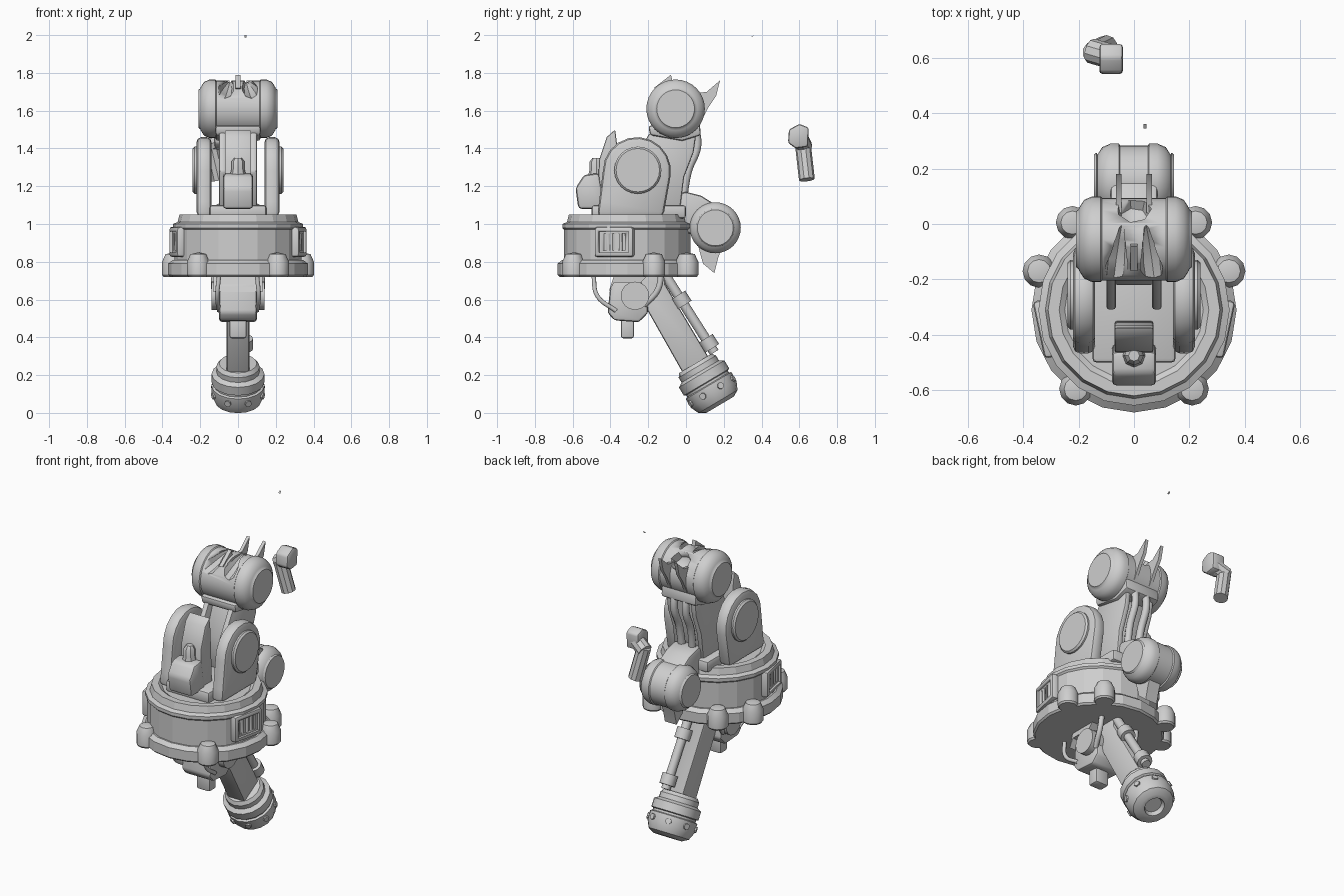
import bpy, bmesh, math
from mathutils import Vector, Matrix

cube = bpy.data.objects.get("Cube")
if cube:
    bpy.data.objects.remove(cube)

grey = bpy.data.materials.new("Plain grey")
grey.use_nodes = True
grey.diffuse_color = (0.62, 0.62, 0.62, 1)
grey.node_tree.nodes["Principled BSDF"].inputs["Base Color"].default_value = grey.diffuse_color


def finish(name, bm, angle=35):
    bmesh.ops.recalc_face_normals(bm, faces=bm.faces)
    mesh = bpy.data.meshes.new(name)
    bm.to_mesh(mesh)
    bm.free()
    mesh.materials.append(grey)
    mesh.shade_smooth()
    mesh.set_sharp_from_angle(angle=math.radians(angle))
    ob = bpy.data.objects.new(name, mesh)
    bpy.context.collection.objects.link(ob)
    return ob


def lathe(name, profile, loc, axis=(0, 0, 1), seg=24, angle=35):
    """Turn (radius, height) points around an axis through loc."""
    bm = bmesh.new()
    vs = [bm.verts.new((r, 0, h)) for r, h in profile]
    es = [bm.edges.new(p) for p in zip(vs, vs[1:])]
    bmesh.ops.spin(bm, geom=vs + es, cent=(0, 0, 0), axis=(0, 0, 1),
                   angle=math.tau, steps=seg, use_duplicate=False)
    bmesh.ops.remove_doubles(bm, verts=bm.verts, dist=0.0005)
    turn = Vector((0, 0, 1)).rotation_difference(Vector(axis)).to_matrix().to_4x4()
    bmesh.ops.transform(bm, matrix=Matrix.Translation(loc) @ turn, verts=bm.verts)
    return finish(name, bm, angle)


def prism(name, outline, x0, x1, bevel=0.0):
    """Extrude a (y, z) outline from x0 to x1."""
    bm = bmesh.new()
    face = bm.faces.new([bm.verts.new((x0, y, z)) for y, z in outline])
    out = bmesh.ops.extrude_face_region(bm, geom=[face])
    moved = [v for v in out["geom"] if isinstance(v, bmesh.types.BMVert)]
    bmesh.ops.translate(bm, verts=moved, vec=(x1 - x0, 0, 0))
    bmesh.ops.recalc_face_normals(bm, faces=bm.faces)
    if bevel:
        sharp = [e for e in bm.edges if e.calc_face_angle(0) > 0.6]
        bmesh.ops.bevel(bm, geom=sharp, offset=bevel, segments=2, profile=0.5, affect='EDGES')
    return finish(name, bm)


def box(name, x, y, z, bevel=0.0):
    rect = [(y[0], z[0]), (y[1], z[0]), (y[1], z[1]), (y[0], z[1])]
    return prism(name, rect, x[0], x[1], bevel)


def rod(name, a, b, r, seg=12):
    d = Vector(b) - Vector(a)
    return lathe(name, [(0, 0), (r, 0), (r, d.length), (0, d.length)], a, d, seg)


def tube(name, points, r):
    cu = bpy.data.curves.new(name, 'CURVE')
    cu.dimensions = '3D'
    cu.bevel_depth, cu.bevel_resolution, cu.resolution_u = r, 2, 6
    sp = cu.splines.new('BEZIER')
    sp.bezier_points.add(len(points) - 1)
    for bp, co in zip(sp.bezier_points, points):
        bp.co = co
        bp.handle_left_type = bp.handle_right_type = 'AUTO'
    cu.materials.append(grey)
    ob = bpy.data.objects.new(name, cu)
    bpy.context.collection.objects.link(ob)


def cut(target, cutter):
    mod = target.modifiers.new("cut", 'BOOLEAN')
    mod.operation, mod.solver, mod.object = 'DIFFERENCE', 'EXACT', cutter
    bpy.context.view_layer.objects.active = target
    bpy.ops.object.modifier_apply(modifier=mod.name)
    bpy.data.objects.remove(cutter)


def drum(name, loc, r, half, cap):
    """Horizontal motor drum with rounded rims and raised end caps."""
    side = [(0, half), (cap, half), (cap + 0.008, half - 0.01), (r - 0.04, half - 0.013),
            (r - 0.013, half - 0.03), (r, half - 0.06), (r, half - 0.09), (r - 0.006, half - 0.095)]
    return lathe(name, side + [(a, -h) for a, h in reversed(side)], loc, (1, 0, 0), 32)


# Turntable base
MID = Vector((0, -0.31, 0))
lathe("base_flange", [(0, 0.72), (0.36, 0.72), (0.37, 0.73), (0.37, 0.79), (0.345, 0.81), (0, 0.81)],
      MID, seg=20, angle=15)
lathe("base_body", [(0, 0.8), (0.335, 0.8), (0.335, 0.97), (0.345, 0.98), (0.345, 1.0),
                    (0.32, 1.01), (0.31, 1.05), (0.27, 1.05), (0.25, 1.035), (0, 1.035)],
      MID, seg=20, angle=15)
box("arm_seat", (-0.15, 0.15), (-0.5, -0.0), (1.03, 1.1), 0.015)

for s, side in ((1, "left"), (-1, "right")):
    # Bolt lugs around the flange
    for i, (x, y) in enumerate(((0.342, -0.17), (0.222, 0.005), (0.21, -0.595))):
        lathe(f"lug_{side}_{i}", [(0, 0.72), (0.052, 0.72), (0.06, 0.73), (0.06, 0.8),
                                  (0.042, 0.84), (0, 0.85)], (s * x, y, 0), seg=12)
    # Slotted side vents, turned slightly to the front
    vent = box(f"vent_{side}", (s * 0.3, s * 0.352), (-0.415, -0.205), (0.825, 0.985), 0.015)
    cut(vent, box("recess", (s * 0.338, s * 0.4), (-0.39, -0.23), (0.85, 0.96)))
    for k in range(4):
        y = -0.367 + k * 0.033
        cut(vent, box("slot", (s * 0.325, s * 0.4), (y, y + 0.016), (0.86, 0.95)))
    turn = Matrix.Rotation(math.radians(-12 * s), 4, 'Z')
    vent.data.transform(Matrix.Translation(MID) @ turn @ Matrix.Translation(-MID))
    # Shoulder cheeks with round caps
    arc = [(-0.26 + 0.18 * math.cos(math.radians(a)), 1.28 + 0.18 * math.sin(math.radians(a)))
           for a in range(-10, 181, 19)]
    prism(f"shoulder_{side}", arc + [(-0.46, 1.12), (-0.47, 1.04), (-0.12, 1.04)],
          s * 0.14, s * 0.22, 0.025)
    lathe(f"shoulder_cap_{side}", [(0, 0), (0.125, 0), (0.125, 0.035), (0.115, 0.045), (0, 0.045)],
          (s * 0.195, -0.255, 1.285), (s, 0, 0))
    # Forearm side plates and cables
    prism(f"forearm_plate_{side}", [(-0.24, 1.09), (-0.31, 1.28), (-0.2, 1.47), (-0.13, 1.56),
                                   (0.06, 1.52), (0.04, 1.38), (-0.01, 1.25), (-0.03, 1.09)],
          s * 0.065, s * 0.1, 0.01)
    tube(f"forearm_cable_{side}", [(s * 0.035, -0.02, 1.1), (s * 0.04, 0.01, 1.28),
                                   (s * 0.04, 0.06, 1.42), (s * 0.04, 0.03, 1.56)], 0.022)
    # Hanging hoses beneath the base
    tube(f"front_hose_{side}", [(s * 0.1, -0.49, 0.73), (s * 0.11, -0.47, 0.62),
                                (s * 0.1, -0.37, 0.54)], 0.012)
    tube(f"rear_hose_{side}", [(s * 0.125, -0.13, 0.74), (s * 0.125, -0.15, 0.65),
                               (s * 0.1, -0.22, 0.57)], 0.016)

# Forearm core, front lever and its latch
prism("forearm_core", [(-0.2, 1.09), (-0.22, 1.3), (-0.12, 1.56), (0.02, 1.55), (-0.03, 1.28), (-0.06, 1.09)],
      -0.07, 0.07, 0.01)
prism("front_lever", [(-0.47, 1.09), (-0.46, 1.34), (-0.42, 1.46), (-0.375, 1.5), (-0.365, 1.42),
                      (-0.36, 1.3), (-0.35, 1.09)], -0.07, 0.07, 0.008)
prism("latch", [(-0.57, 1.08), (-0.585, 1.19), (-0.54, 1.26), (-0.46, 1.27), (-0.43, 1.08)],
      -0.08, 0.08, 0.018)
lathe("latch_prong", [(0, 0), (0.05, 0), (0.035, 0.06), (0.035, 0.1), (0.02, 0.12), (0, 0.12)],
      (0, -0.475, 1.23), seg=8)

# Broken elbow drum
elbow = drum("elbow_drum", (0, -0.055, 1.61), 0.155, 0.21, 0.1)
for s in (1, -1):
    cut(elbow, lathe("gash", [(0, 0), (0.04, 0), (0.042, 0.08), (0.028, 0.16), (0, 0.23)],
                     (s * 0.07, -0.215, 1.7), (-s * 0.12, 0.95, 0.25), 8))
    # Torn rim of the crater
    prism("elbow_shard", [(0.04, 1.69), (0.11, 1.7), (0.18, 1.76), (0.16, 1.68), (0.12, 1.62), (0.08, 1.54)],
          s * 0.045, s * 0.065)
cut(elbow, lathe("crater", [(0, 0), (0.05, 0.03), (0.075, 0.12), (0.08, 0.2), (0, 0.2)],
                 (0, 0.0, 1.655), (0, 0.7, 0.7), 7))
prism("elbow_front_shard", [(-0.17, 1.72), (-0.08, 1.79), (-0.07, 1.75), (-0.12, 1.7)], -0.012, 0.012)
prism("elbow_neck", [(-0.2, 1.52), (-0.19, 1.47), (-0.02, 1.44), (0.08, 1.47), (0.07, 1.55)],
      -0.12, 0.12, 0.015)

# Rear counter motor
drum("rear_motor", (0, 0.155, 0.98), 0.135, 0.145, 0.095)
prism("rear_motor_bracket", [(-0.09, 1.04), (-0.08, 1.15), (0.0, 1.17), (0.08, 1.15), (0.16, 1.1),
                             (0.14, 0.95), (0.0, 0.95)], -0.085, 0.085, 0.015)
prism("rear_motor_shard", [(0.06, 0.9), (0.09, 0.79), (0.15, 0.74), (0.17, 0.82), (0.2, 0.9)],
      -0.04, 0.04)

# Lower arm with one piston and a rounded end
prism("lower_arm", [(-0.31, 0.73), (-0.01, 0.2), (0.14, 0.26), (-0.11, 0.68), (-0.11, 0.73)],
      -0.06, 0.06, 0.012)
p, q = Vector((0.035, -0.11, 0.73)), Vector((0.035, 0.15, 0.32))
rod("piston", p, q, 0.026)
for i, f in enumerate((0.26, 0.82)):
    c = p.lerp(q, f)
    rod(f"piston_collar_{i}", c, c + (q - p) * 0.13, 0.045, 12)
AXIS = Vector((0, 0.51, -0.86)).normalized()
HUB = Vector((0, 0.06, 0.245))
lathe("arm_end", [(0, -0.02), (0.1, -0.02), (0.115, 0), (0.115, 0.03), (0.14, 0.045), (0.14, 0.095),
                  (0.128, 0.1), (0.128, 0.112), (0.14, 0.117), (0.14, 0.17), (0.12, 0.215),
                  (0.085, 0.235), (0.06, 0.235), (0.05, 0.21), (0, 0.21)], HUB, AXIS, 16)
for k in range(8):
    a = math.tau * (k + 0.5) / 8
    out = Vector((math.cos(a), 0, 0)) + Vector((0, 0.86, 0.51)) * math.sin(a)
    foot = HUB + AXIS * 0.15 + out * 0.12
    rod(f"end_stud_{k}", foot, foot + out * 0.027, 0.018, 8)

# Hanging tool head
prism("tool_mount", [(-0.38, 0.73), (-0.41, 0.64), (-0.38, 0.69), (-0.24, 0.69), (-0.2, 0.73)], -0.13, 0.13)
prism("tool_body", [(-0.4, 0.68), (-0.415, 0.53), (-0.38, 0.49), (-0.25, 0.48), (-0.2, 0.53),
                    (-0.21, 0.65), (-0.25, 0.71), (-0.37, 0.71)], -0.1, 0.1, 0.015)
rod("tool_pivot", (-0.14, -0.27, 0.62), (0.14, -0.27, 0.62), 0.075, 16)
box("tool_nozzle", (-0.045, 0.045), (-0.345, -0.275), (0.395, 0.52), 0.012)

# Loose fragments floating behind
prism("fragment_head", [(0.54, 1.43), (0.545, 1.5), (0.6, 1.53), (0.65, 1.51), (0.645, 1.41), (0.58, 1.4)],
      -0.125, -0.04, 0.012)
rod("fragment_elbow", (-0.07, 0.6, 1.46), (-0.155, 0.625, 1.41), 0.045, 10)
rod("fragment_rod", (-0.145, 0.618, 1.43), (-0.1, 0.64, 1.235), 0.042, 10)
prism("tiny_chip", [(0.345, 1.99), (0.36, 2.0), (0.35, 1.988)], 0.035, 0.045)
